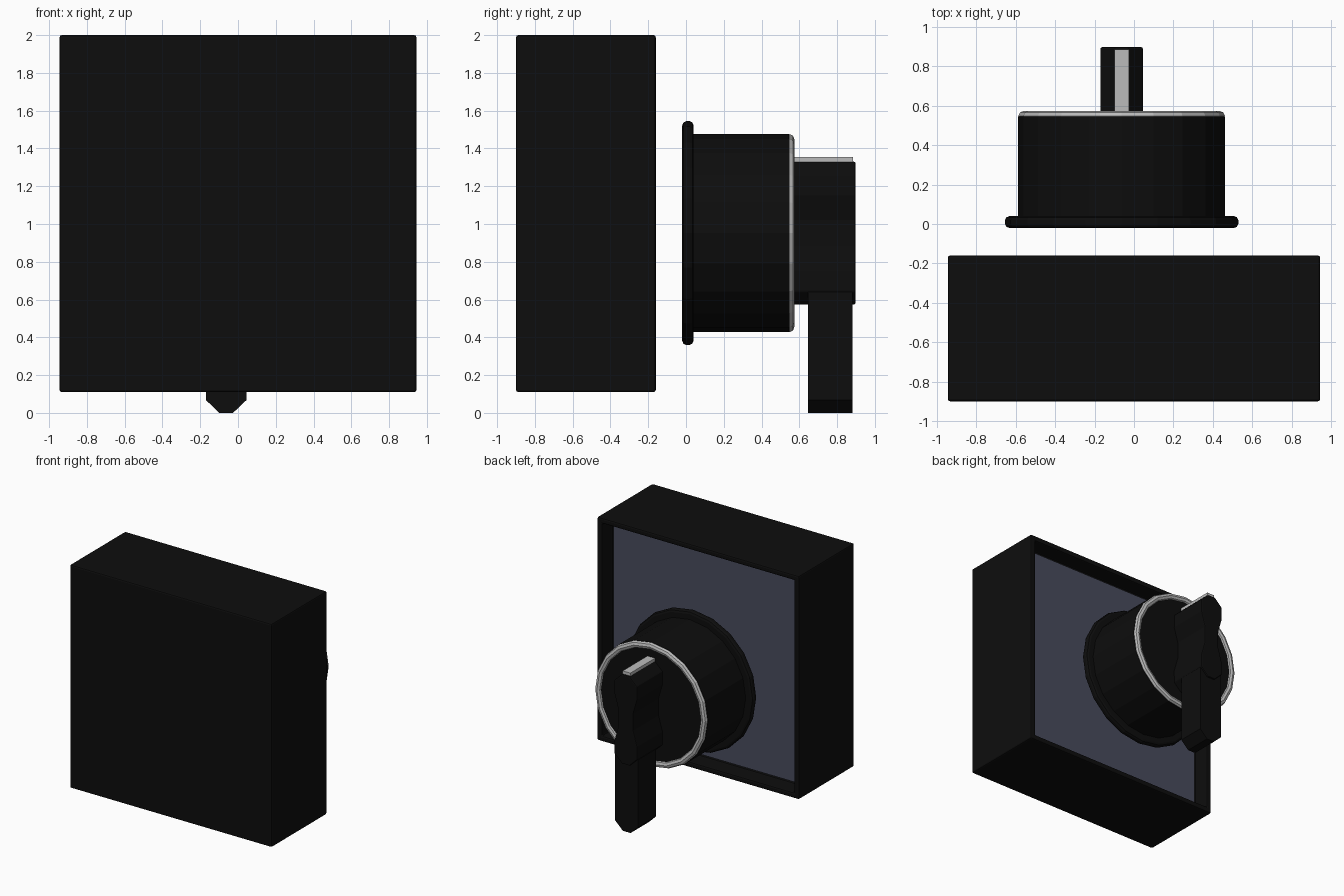
import bpy, bmesh, math

if "Cube" in bpy.data.objects:
    bpy.data.objects.remove(bpy.data.objects["Cube"])

CX, CZ, SIDES = -0.0625, 0.952, 20   # axis of the rotary knob


def material(name, rgb):
    m = bpy.data.materials.new(name)
    m.diffuse_color = (*rgb, 1)
    m.use_nodes = True
    m.node_tree.nodes["Principled BSDF"].inputs["Base Color"].default_value = m.diffuse_color
    return m


BLACK = material("black_plastic", (0.004, 0.004, 0.004))
SLATE = material("slate_panel", (0.065, 0.07, 0.11))
METAL = material("light_metal", (0.5, 0.5, 0.5))


def finish(name, bm, mat, bevel=0):
    bmesh.ops.recalc_face_normals(bm, faces=bm.faces)
    me = bpy.data.meshes.new(name)
    bm.to_mesh(me)
    bm.free()
    ob = bpy.data.objects.new(name, me)
    bpy.context.collection.objects.link(ob)
    me.materials.append(mat)
    if bevel:
        mod = ob.modifiers.new("soft_edges", "BEVEL")
        mod.width, mod.segments = bevel, 2
    return ob


def box(name, x, y, z, mat):
    bm = bmesh.new()
    bmesh.ops.create_cube(bm, size=1)
    for v in bm.verts:
        for i, (a, b) in enumerate((x, y, z)):
            v.co[i] = a if v.co[i] < 0 else b
    return finish(name, bm, mat)


def lathe(name, profile, mat, closed=False):
    """Revolve (radius, y) points about the knob axis."""
    bm = bmesh.new()
    rings = []
    for r, y in profile:
        rings.append([bm.verts.new((CX + r * math.cos(a), y, CZ + r * math.sin(a)))
                      for a in (2 * math.pi * k / SIDES for k in range(SIDES))])
    pairs = list(zip(rings, rings[1:]))
    if closed:
        pairs.append((rings[-1], rings[0]))
    else:
        bm.faces.new(rings[0])
        bm.faces.new(rings[-1])
    for a, b in pairs:
        for k in range(SIDES):
            n = (k + 1) % SIDES
            bm.faces.new((a[k], a[n], b[n], b[k]))
    return finish(name, bm, mat)


def prism(name, half, y0, y1, mat, bevel=0):
    """Extrude along y an outline given as (half width, z), mirrored in x."""
    bm = bmesh.new()
    pts = [(CX + w, z) for w, z in half] + [(CX - w, z) for w, z in reversed(half)]
    f = bm.faces.new([bm.verts.new((x, y0, z)) for x, z in pts])
    ext = bmesh.ops.extrude_face_region(bm, geom=[f])["geom"]
    for v in ext:
        if isinstance(v, bmesh.types.BMVert):
            v.co.y = y1
    return finish(name, bm, mat, bevel)


# Housing: box with a recess pushed into its back face
bm = bmesh.new()
bmesh.ops.create_cube(bm, size=1)
for v in bm.verts:
    v.co = (v.co.x * 1.89, -0.53 + v.co.y * 0.74, 1.055 + v.co.z * 1.89)
back = max(bm.faces, key=lambda f: f.calc_center_median().y)
bmesh.ops.inset_region(bm, faces=[back], thickness=0.065)
ext = bmesh.ops.extrude_face_region(bm, geom=[back])["geom"]
bmesh.ops.translate(bm, vec=(0, -0.14, 0),
                    verts=[v for v in ext if isinstance(v, bmesh.types.BMVert)])
if back.is_valid:
    bmesh.ops.delete(bm, geom=[back], context="FACES_ONLY")
finish("housing", bm, BLACK, 0.012)

# Panel at the bottom of the recess
box("back_panel", (-0.88, 0.88), (-0.31, -0.29), (0.175, 1.935), SLATE)

# Knob: flange, drum and metal trim ring
lathe("knob_flange", [(0.57, -0.02), (0.585, -0.014), (0.592, 0), (0.592, 0.02),
                      (0.585, 0.034), (0.57, 0.04)], BLACK)
lathe("knob_drum", [(0.525, 0.03), (0.525, 0.545), (0.48, 0.555)], BLACK)
tube = [(0.495 + 0.029 * math.cos(a), 0.549 + 0.025 * math.sin(a))
        for a in (math.pi * k / 4 for k in range(8))]
lathe("trim_ring", tube, METAL, closed=True)

# Grip: waisted block, symmetric above and below the axis
upper = [(0.036, 0.378), (0.1075, 0.31), (0.1075, 0.2), (0.07, 0.07)]
grip = [(w, CZ + h) for w, h in upper] + [(w, CZ - h) for w, h in reversed(upper)]
prism("grip", grip, 0.55, 0.897, BLACK, 0.008)

# Lever hanging below the grip, with chamfered tip
prism("lever", [(0.1075, 0.64), (0.1075, 0.068), (0.036, 0)], 0.645, 0.882, BLACK)

# Pale pointer strip on top of the grip
box("pointer_strip", (CX - 0.036, CX + 0.036), (0.555, 0.885), (1.31, 1.355), METAL)
